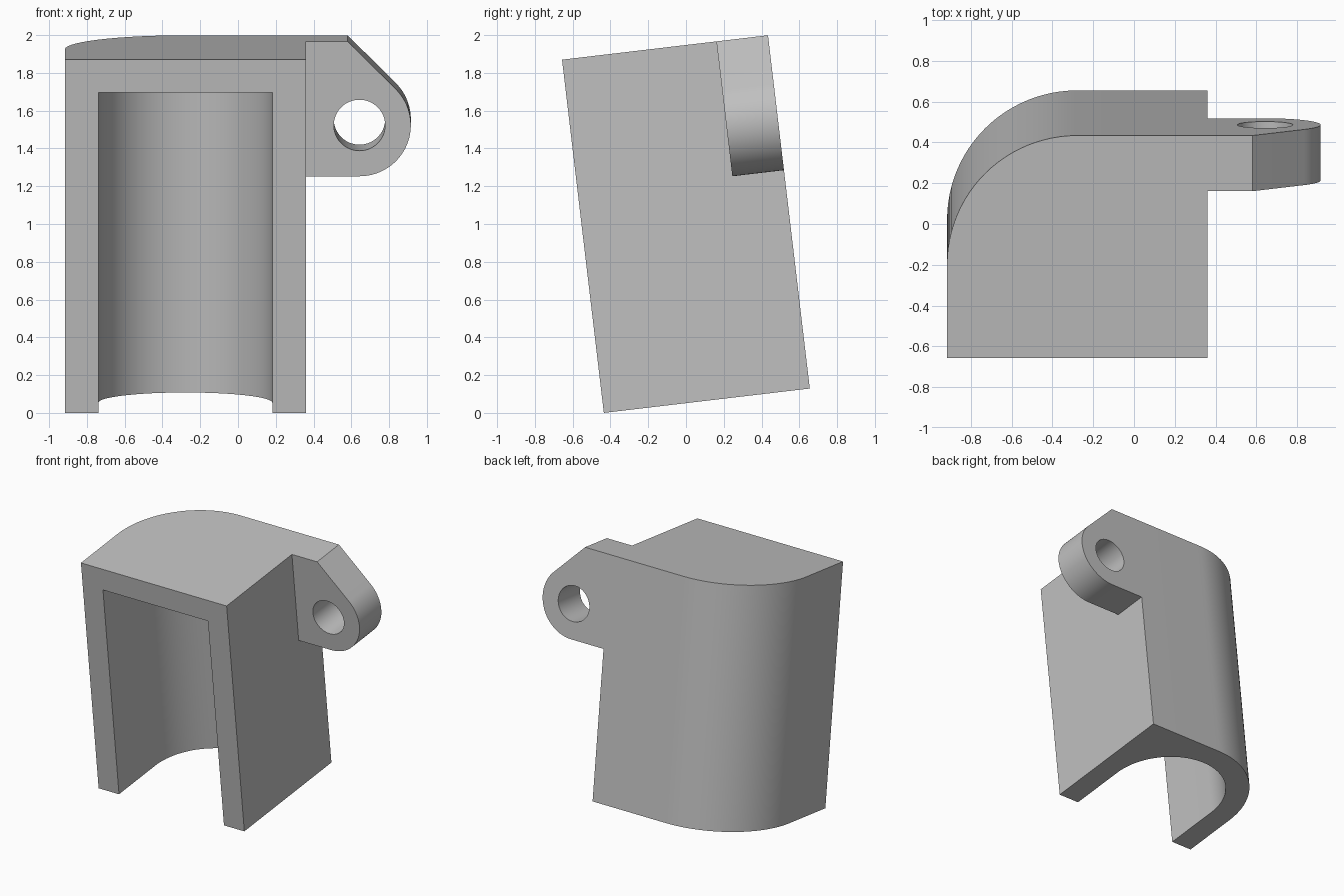
import bpy
import bmesh
from math import radians, sin, cos
from mathutils import Vector

if "Cube" in bpy.data.objects:
    bpy.data.objects.remove(bpy.data.objects["Cube"], do_unlink=True)

DEPTH, HEIGHT = 1.098, 1.883
LEFT, RIGHT = -0.917, 0.36
BORE_X = (LEFT + RIGHT) / 2
OUTER_R, BORE_R = (RIGHT - LEFT) / 2, 0.46
BORE_Y = DEPTH - OUTER_R
LUG_R, HOLE_R = 0.272, 0.136
LUG_X, LUG_Z = 0.643, 1.436
LUG_FRONT = 0.823


def arc(cx, cy, r, start, end, steps):
    """Points on a circular arc, angles in degrees."""
    angles = [radians(start + (end - start) * i / steps) for i in range(steps + 1)]
    return [(cx + r * cos(a), cy + r * sin(a)) for a in angles]


def prism(name, outline, to_3d, direction):
    """Extrude a flat outline along a direction."""
    bm = bmesh.new()
    face = bm.faces.new([bm.verts.new(to_3d(u, v)) for u, v in outline])
    out = bmesh.ops.extrude_face_region(bm, geom=[face], use_keep_orig=True)
    moved = [g for g in out["geom"] if isinstance(g, bmesh.types.BMVert)]
    bmesh.ops.translate(bm, verts=moved, vec=Vector(direction))
    bmesh.ops.recalc_face_normals(bm, faces=bm.faces)
    mesh = bpy.data.meshes.new(name)
    bm.to_mesh(mesh)
    bm.free()
    obj = bpy.data.objects.new(name, mesh)
    bpy.context.collection.objects.link(obj)
    return obj


def combine(target, other, operation):
    """Apply a boolean and discard the helper."""
    mod = target.modifiers.new(operation.title(), "BOOLEAN")
    mod.object, mod.operation, mod.solver = other, operation, "EXACT"
    bpy.context.view_layer.objects.active = target
    bpy.ops.object.modifier_apply(modifier=mod.name)
    bpy.data.objects.remove(other, do_unlink=True)


# Housing block with one rounded back corner
outline = [(LEFT, 0), (RIGHT, 0), (RIGHT, DEPTH)]
outline += arc(BORE_X, BORE_Y, OUTER_R, 90, 180, 24)
housing = prism("housing", outline, lambda x, y: (x, y, 0), (0, 0, HEIGHT))

# Side lug with rounded end and sloped top
outline = [(RIGHT, HEIGHT), (RIGHT, LUG_Z - LUG_R)]
outline += arc(LUG_X, LUG_Z, LUG_R, -90, 45, 32)
outline += [(LUG_X + LUG_Z + LUG_R * 2 ** 0.5 - HEIGHT, HEIGHT)]
lug = prism("lug", outline, lambda x, z: (x, LUG_FRONT, z), (0, DEPTH - LUG_FRONT, 0))
combine(housing, lug, "UNION")

# U-shaped cavity, open at the front and bottom
outline = [(BORE_X - BORE_R, -0.2), (BORE_X + BORE_R, -0.2)]
outline += arc(BORE_X, BORE_Y, BORE_R, 0, 180, 48)
cavity = prism("cavity_cutter", outline, lambda x, y: (x, y, -0.2), (0, 0, 1.907))
combine(housing, cavity, "DIFFERENCE")

# Pin hole through the lug
outline = arc(LUG_X, LUG_Z, HOLE_R, 0, 360, 64)[:-1]
hole = prism("hole_cutter", outline, lambda x, z: (x, 0.6, z), (0, 0.8, 0))
combine(housing, hole, "DIFFERENCE")

# Lean the housing towards the front
housing.rotation_euler = (radians(6.75), 0, 0)
housing.location = (0, -0.435, 0)

# Plain grey finish
grey = bpy.data.materials.new("plain_grey")
grey.use_nodes = True
colour = (0.53, 0.53, 0.53, 1)
grey.diffuse_color = colour
grey.node_tree.nodes["Principled BSDF"].inputs["Base Color"].default_value = colour
housing.data.materials.clear()
housing.data.materials.append(grey)
for poly in housing.data.polygons:
    poly.material_index = 0

bpy.ops.object.select_all(action="DESELECT")
housing.select_set(True)
bpy.context.view_layer.objects.active = housing
bpy.ops.object.shade_smooth_by_angle(angle=radians(30))
